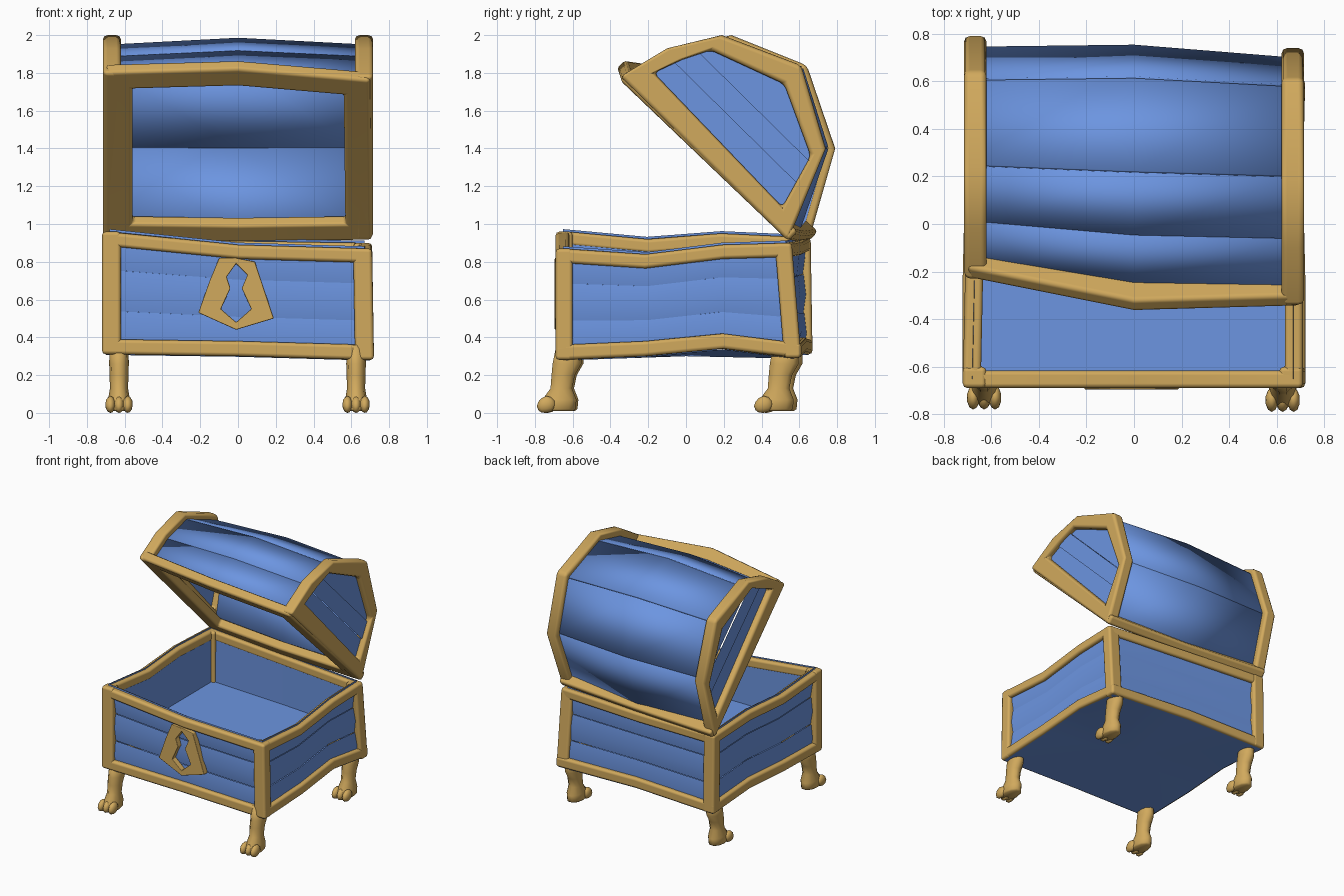
import bpy, bmesh, math
from mathutils import Vector as V

if "Cube" in bpy.data.objects:
    bpy.data.objects.remove(bpy.data.objects["Cube"], do_unlink=True)


def material(name, rgb):
    m = bpy.data.materials.new(name)
    m.use_nodes = True
    m.diffuse_color = (*rgb, 1)
    m.node_tree.nodes["Principled BSDF"].inputs["Base Color"].default_value = (*rgb, 1)
    return m


GOLD = material("warm gold", (0.64, 0.40, 0.11))
BLUE = material("painted blue", (0.15, 0.30, 0.75))


def make(name, verts, faces, mat, solid=True, smooth=True):
    me = bpy.data.meshes.new(name)
    me.from_pydata([tuple(v) for v in verts], [], faces)
    if solid:
        bm = bmesh.new()
        bm.from_mesh(me)
        bmesh.ops.recalc_face_normals(bm, faces=bm.faces)
        bm.to_mesh(me)
        bm.free()
    me.materials.append(mat)
    me.polygons.foreach_set("use_smooth", [smooth] * len(me.polygons))
    ob = bpy.data.objects.new(name, me)
    bpy.context.collection.objects.link(ob)
    return ob


def loft(name, sections, mat=GOLD, closed=False, bevel=0.02):
    """Join equal cross-sections into a solid bar, ring or limb."""
    k, n = len(sections[0]), len(sections)
    verts = [p for s in sections for p in s]
    faces = []
    for i in range(n if closed else n - 1):
        a, b = i * k, (i + 1) % n * k
        faces += [(a + j, a + (j + 1) % k, b + (j + 1) % k, b + j) for j in range(k)]
    if not closed:
        faces += [tuple(range(k)), tuple(range((n - 1) * k, n * k))]
    ob = make(name, verts, faces, mat)
    if bevel:
        b = ob.modifiers.new("Rounded edges", "BEVEL")
        b.width, b.segments, b.harden_normals = bevel, 2, True
        b.limit_method, b.angle_limit = "ANGLE", math.radians(40)
    return ob


def ring(name, outer, inner, depth, bevel=0.02):
    depth = V(depth)
    return loft(name, [(o, o + depth, i + depth, i) for o, i in zip(outer, inner)],
                closed=True, bevel=bevel)


def strip(name, low, high, mat=BLUE):
    """One smooth plank between two rows of points."""
    n = len(low)
    return make(name, low + high, [(i, i + 1, n + i + 1, n + i) for i in range(n - 1)],
                mat, solid=False)


def inset(p, d, dz=0):
    s = 1 - d / 0.7
    return V((p.x * s, p.y * s, p.z + dz))


# Crooked box outline, counter-clockwise from the front right corner
top = [V(p) for p in [(-.72, -.69, .96), (0, -.69, .89), (.71, -.69, .87), (.71, -.22, .84),
                      (.71, .2, .89), (.71, .56, .90), (0, .62, .91), (-.71, .66, .93),
                      (-.71, .2, .95), (-.71, -.22, .92)]]
bottom = [V(p) for p in [(-.72, -.69, .31), (0, -.69, .30), (.72, -.69, .28), (.72, -.22, .30),
                         (.71, .2, .34), (.72, .61, .29), (0, .64, .32), (-.71, .67, .31),
                         (-.71, .2, .34), (-.72, -.22, .32)]]
N = len(top)

# Box rails and corner posts
ring("box_top_rail", top, [inset(p, .075) for p in top], (0, 0, -.075))
ring("box_bottom_rail", bottom, [inset(p, .075) for p in bottom], (0, 0, .08))
for name, i in (("front_right", 0), ("front_left", 2), ("back_left", 5), ("back_right", 7)):
    rows = []
    for p in (bottom[i], top[i]):
        dx, dy = V((-math.copysign(.1, p.x), 0, 0)), V((0, -math.copysign(.09, p.y), 0))
        rows.append((p, p + dx, p + dx + dy, p + dy))
    loft(name + "_post", rows)

# Box side planks, slightly bowed
sides = {"front": (0, 1, 2), "left": (2, 3, 4, 5), "back": (5, 6, 7), "right": (7, 8, 9, 0)}
for side, ids in sides.items():
    for r in range(3):
        def row(t, d):
            return [inset(bottom[i].lerp(top[i], t), d) for i in ids]
        t = r / 3 + .02
        lo, mid, hi = row(t, .045), row(t + .16, .028), row(r / 3 + 1 / 3 + .02, .04)
        n = len(ids)
        faces = [(k * n + i, k * n + i + 1, k * n + n + i + 1, k * n + n + i)
                 for k in range(2) for i in range(n - 1)]
        make(f"{side}_plank_{r + 1}", lo + mid + hi, faces, BLUE, solid=False)

# Box lining, floor and underside
upper = [inset(p, .07, -.04) for p in top]
floor = [V((p.x, p.y, .53)) for p in upper]
make("box_lining", upper + floor,
     [(i, (i + 1) % N, N + (i + 1) % N, N + i) for i in range(N)], BLUE, False, False)
make("box_floor", floor, [tuple(range(N))], BLUE, False, False)
under = [inset(p, .02, -.003) for p in bottom] + [V((0, 0, .30))]
make("box_underside", under, [((i + 1) % N, i, N) for i in range(N)], BLUE, False)

# Keyhole plate
plate = [(-.01, .82), (.09, .80), (.13, .68), (.19, .50), (-.01, .44), (-.21, .53),
         (-.15, .70), (-.10, .82)]
hole = [(-.01, .79), (.05, .73), (.02, .66), (.07, .55), (-.01, .48), (-.09, .55),
        (-.04, .66), (-.06, .72)]
ring("keyhole_plate", [V((x, -.695, z)) for x, z in plate],
     [V((x, -.695, z)) for x, z in hole], (0, .045, 0), .005)

# Lid end outlines as (y, z): outer frame edge and panel edge
outer = [(-.35, 1.78), (-.10, 1.93), (.19, 2.0), (.61, 1.84), (.74, 1.40), (.54, .91)]
inner = [(-.17, 1.80), (-.02, 1.87), (.13, 1.92), (.52, 1.74), (.66, 1.36), (.51, 1.09)]
skew = [.11, .08, .05, .03, .05, .11]


def end_points(profile, s, x):
    return [V((s * x, y + (k if s < 0 else 0), z + (.2 * k if s < 0 and y < -.1 else 0)))
            for (y, z), k in zip(profile, skew)]


shell = {}
for s, name in ((1, "left"), (-1, "right")):
    ring(f"lid_{name}_frame", end_points(outer, s, .715), end_points(inner, s, .715),
         (-s * .095, 0, 0), .025)
    # End panel cut into planks that run along the rim
    pts = end_points(inner, s, .67)
    bm = bmesh.new()
    mid = sum(pts, V()) / len(pts)
    wide = [mid + (p - mid) * 1.08 for p in pts]
    bm.faces.new([bm.verts.new(p) for p in (wide if s < 0 else wide[::-1])])
    across = V((0, .7, .71))
    for d in (.13, .26):
        cut = bmesh.ops.bisect_plane(bm, geom=bm.verts[:] + bm.edges[:] + bm.faces[:],
                                     plane_co=pts[0].lerp(pts[5], .5) + across * d,
                                     plane_no=across)
        seam = [e for e in cut["geom_cut"] if isinstance(e, bmesh.types.BMEdge)]
        bmesh.ops.split_edges(bm, edges=seam)
    for f in bm.faces:
        d = (f.calc_center_median() - pts[0].lerp(pts[5], .5)).dot(across)
        if .13 < d < .26:
            bmesh.ops.translate(bm, verts=f.verts[:], vec=(s * .01, 0, 0))
    panel = make(f"lid_{name}_panel", [], [], BLUE, False, False)
    bm.normal_update()
    bm.to_mesh(panel.data)
    bm.free()
    centre = V((s * .65, .28, 1.45))
    shell[s] = [p.lerp(centre, .11) for p in end_points(outer, s, .65)]

# Barrel lid planks, fuller in the middle
middle = []
for a, b in zip(shell[-1], shell[1]):
    p = (a + b) / 2
    middle.append(p + (p - V((0, .28, 1.45))) * .07)
for i in range(len(middle) - 1):
    rows = [[shell[-1][k], middle[k], shell[1][k]] for k in (i, i + 1)]
    plank = strip(f"lid_plank_{i + 1}", *rows)
    thick = plank.modifiers.new("Thickness", "SOLIDIFY")
    thick.thickness, thick.offset = .025, 0

# Lid rim
rim = [V(p) for p in [(-.70, -.23, 1.80), (0, -.37, 1.82), (.70, -.35, 1.76),
                      (.71, .54, .91), (0, .59, .90), (-.70, .65, .91)]]
heart = sum(rim, V()) / len(rim)
ring("lid_rim", rim, [p.lerp(heart, .2) for p in rim], (0, .05, .05))

# Paw feet
limb = [(.36, .02, .05, .07), (.26, .01, .052, .08), (.20, -.01, .05, .065),
        (.13, -.02, .048, .06), (.07, -.03, .058, .095), (.02, -.04, .06, .10),
        (.01, -.04, .05, .085)]
for name, x, y in (("front_right", -.63, -.63), ("front_left", .625, -.64),
                   ("back_right", -.63, .53), ("back_left", .625, .51)):
    loft(name + "_foot",
         [[V((x + rx * math.cos(a), y + c + ry * math.sin(a), z))
           for a in (j * math.tau / 10 for j in range(10))] for z, c, rx, ry in limb], bevel=0)
    for k in (-1, 0, 1):
        bm = bmesh.new()
        bmesh.ops.create_icosphere(bm, subdivisions=2, radius=1)
        for v in bm.verts:
            v.co = (x + k * .046 + v.co.x * .027, y - .10 + v.co.y * .05,
                    .045 + v.co.z * .045 - max(0, -v.co.y) * .01)
        toe = make(f"{name}_toe_{k + 2}", [], [], GOLD, False)
        bm.to_mesh(toe.data)
        bm.free()
        toe.data.polygons.foreach_set("use_smooth", [True] * len(toe.data.polygons))
